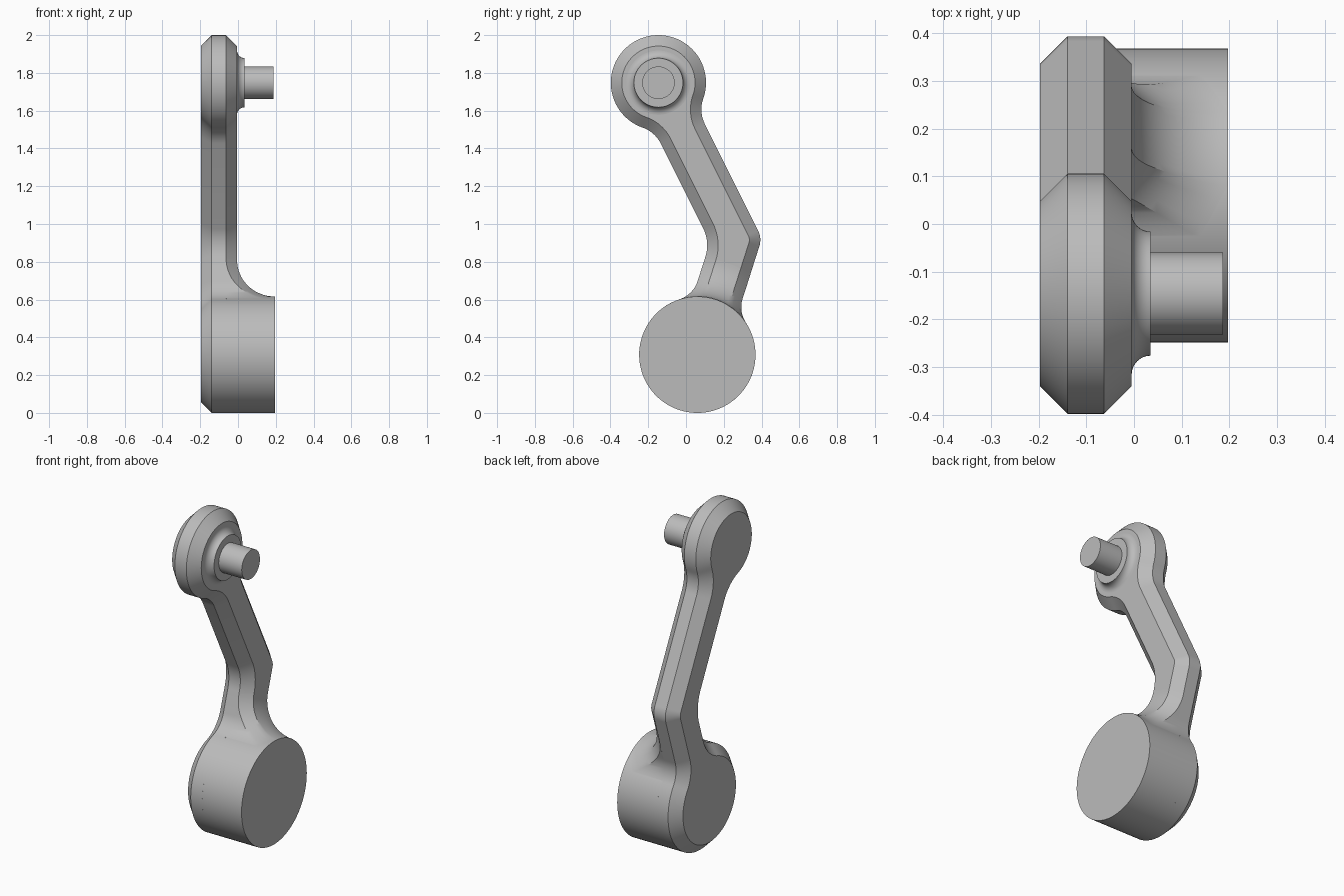
import bpy, math
from mathutils import Vector

if "Cube" in bpy.data.objects:
    bpy.data.objects.remove(bpy.data.objects["Cube"])

metal = bpy.data.materials.new("plain_grey")
metal.use_nodes = True
GREY = (0.5, 0.5, 0.5, 1)
metal.diffuse_color = GREY
metal.node_tree.nodes["Principled BSDF"].inputs["Base Color"].default_value = GREY

# Side outline dimensions, as (y, z)
BOSS, BOSS_R = Vector((0.06, 0.308)), 0.308
HUB, HUB_R = Vector((-0.146, 1.748)), 0.252
ELBOW, WIDTH = Vector((0.402, 0.925)), 0.255
UP_LOW = Vector((0.305, 0.952)).normalized()
UP_HIGH = Vector((-0.447, 0.894)).normalized()
CHAMFER = 0.058
BACK, FRONT, TIP = -0.197, -0.005, 0.197


def make(name, verts, faces):
    mesh = bpy.data.meshes.new(name)
    mesh.from_pydata(verts, [], faces)
    mesh.materials.append(metal)
    obj = bpy.data.objects.new(name, mesh)
    bpy.context.collection.objects.link(obj)
    bpy.ops.object.select_all(action='DESELECT')
    obj.select_set(True)
    bpy.context.view_layer.objects.active = obj
    bpy.ops.object.shade_smooth_by_angle(angle=math.radians(30))
    return obj


def loft(name, rings):
    """Skin counter-clockwise (y, z) rings placed at rising x, with flat caps."""
    n = len(rings[0][1])
    verts = [(x, p.x, p.y) for x, ring in rings for p in ring]
    faces = [(a * n + i, a * n + (i + 1) % n, (a + 1) * n + (i + 1) % n, (a + 1) * n + i)
             for a in range(len(rings) - 1) for i in range(n)]
    faces += [tuple(reversed(range(n))), tuple(range((len(rings) - 1) * n, len(rings) * n))]
    return make(name, verts, faces)


def polar(c, r, a):
    return c + r * Vector((math.cos(a), math.sin(a)))


def circle(c, r, n=96):
    return [polar(c, r, math.tau * i / n) for i in range(n)]


def lathe(name, c, profile):
    return loft(name, [(x, circle(c, r)) for x, r in profile])


def angle(v):
    return math.atan2(v.y, v.x)


def arc(c, r, p, q, ccw=True):
    a, b = angle(p - c), angle(q - c)
    sweep = (b - a) % math.tau if ccw else -((a - b) % math.tau)
    n = max(8, int(abs(sweep) * 16))
    return [polar(c, r, a + sweep * i / n) for i in range(n + 1)]


def right_of(u):
    return Vector((u.y, -u.x))


def blend(c, r, p, u, n, f, toward):
    """Fillet between a circle and a line: centre, circle tangent, line tangent."""
    base = p + n * f
    mid = base + u * (c - base).dot(u)
    centre = mid + u * toward * math.sqrt((r + f) ** 2 - (mid - c).length_squared)
    return centre, c + (centre - c).normalized() * r, centre - n * f


# Arm edges: outer (right) and inner (left) bends
n_low, n_high = right_of(UP_LOW), right_of(UP_HIGH)
bis = (n_low + n_high).normalized()
half = math.acos(bis.dot(n_low))
inner = ELBOW - bis * WIDTH / math.cos(half)


def bend(corner, r):
    c = corner - bis * r / math.cos(half)
    return c, c + n_low * r, c + n_high * r


low_r = blend(BOSS, BOSS_R, ELBOW, UP_LOW, n_low, 0.15, 1)
low_l = blend(BOSS, BOSS_R, inner, UP_LOW, -n_low, 0.15, 1)
top_r = blend(HUB, HUB_R, ELBOW, UP_HIGH, n_high, 0.17, -1)
top_l = blend(HUB, HUB_R, inner, UP_HIGH, -n_high, 0.17, -1)
out_c, out_a, out_b = bend(ELBOW, 0.11)
in_c, in_a, in_b = bend(inner, 0.2)

path = arc(BOSS, BOSS_R, low_l[1], low_r[1])
path += arc(low_r[0], 0.15, low_r[1], low_r[2], False)
path += arc(out_c, 0.11, out_a, out_b)
path += arc(top_r[0], 0.17, top_r[2], top_r[1], False)
path += arc(HUB, HUB_R, top_r[1], top_l[1])
path += arc(top_l[0], 0.17, top_l[1], top_l[2], False)
path += arc(in_c, 0.2, in_b, in_a, False)
path += arc(low_l[0], 0.15, low_l[2], low_l[1], False)
outline = [p for i, p in enumerate(path) if (p - path[i - 1]).length > 1e-4]


def inset(points, d):
    result = []
    for i, p in enumerate(points):
        a = right_of((p - points[i - 1]).normalized())
        b = right_of((points[(i + 1) % len(points)] - p).normalized())
        m = (a + b).normalized()
        result.append(p - m * d / m.dot(a))
    return result


small = inset(outline, CHAMFER)
loft("crank_arm", [(BACK, small), (BACK + CHAMFER, outline),
                   (FRONT - CHAMFER, outline), (FRONT, small)])

# Large round boss at the bottom
lathe("lower_boss", BOSS, [(FRONT - CHAMFER, BOSS_R), (TIP, BOSS_R)])


# Curved blend from the arm face up to the boss
def crossings(points, r):
    """Left and right angles where an outline leaves a circle around the boss."""
    hits = []
    for i, q in enumerate(points):
        p = points[i - 1]
        a, b = (p - BOSS).length, (q - BOSS).length
        if (a - r) * (b - r) < 0:
            hits.append(angle(p.lerp(q, (r - a) / (b - a)) - BOSS))
    return max(hits), min(hits)


SWEEP = TIP - FRONT
ROWS, SIDE, MID = 20, 4, 10
verts = []
for k in range(ROWS + 1):
    t = math.pi / 2 * k / ROWS
    r = BOSS_R + 0.0006 + SWEEP * (1 - math.cos(t))
    lift = SWEEP * (1 - math.sin(t))
    (ol, orr), (il, ir) = crossings(outline, r), crossings(small, r)
    low = FRONT - CHAMFER
    row = [(ol, low)]
    row += [(ol + (il - ol) * s / SIDE, low + CHAMFER * s / SIDE + lift) for s in range(SIDE)]
    row += [(il + (ir - il) * s / MID, FRONT + lift) for s in range(MID)]
    row += [(ir + (orr - ir) * s / SIDE, FRONT - CHAMFER * s / SIDE + lift) for s in range(SIDE + 1)]
    row += [(orr, low)]
    for a, x in row:
        p = polar(BOSS, r, a)
        verts.append((x, p.x, p.y))
cols = len(row)
make("boss_blend", verts, [(k * cols + j, k * cols + j + 1, (k + 1) * cols + j + 1, (k + 1) * cols + j)
                           for k in range(ROWS) for j in range(cols - 1)])

# Flared collar and handle pin at the top
STEP = 0.04
flare = [(FRONT + STEP * (1 - math.cos(t)), 0.13 + STEP * (1 - math.sin(t)))
         for t in (math.pi / 2 * i / 8 for i in range(9))]
lathe("upper_collar", HUB, flare)
lathe("handle_pin", HUB, [(FRONT + STEP - 0.01, 0.086), (0.187, 0.086)])
